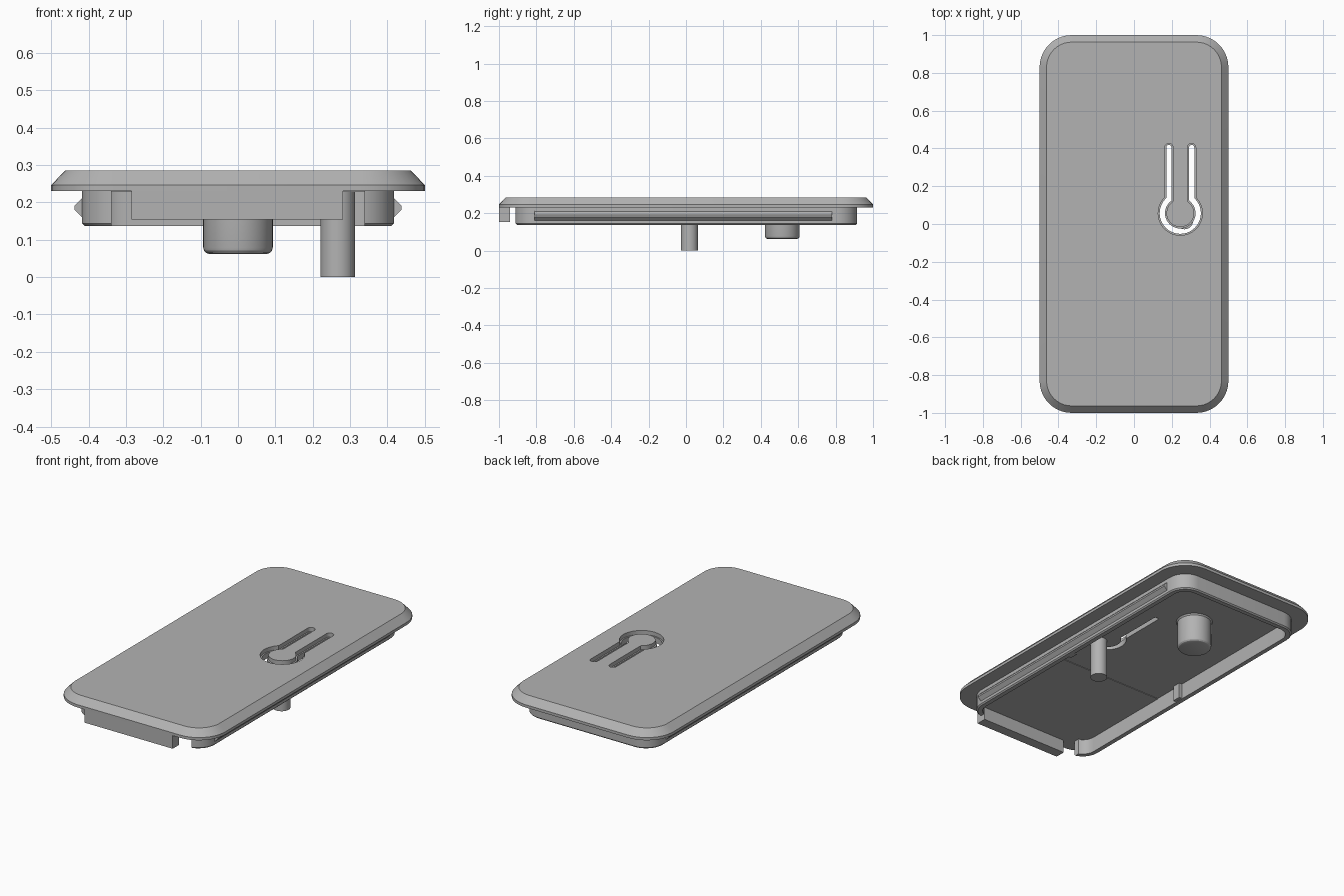
import bpy, bmesh, math
from mathutils import Vector

if "Cube" in bpy.data.objects:
    bpy.data.objects.remove(bpy.data.objects["Cube"], do_unlink=True)

GREY = (0.45, 0.45, 0.45, 1)
grey = bpy.data.materials.new("plain grey")
grey.use_nodes = True
grey.diffuse_color = GREY
grey.node_tree.nodes["Principled BSDF"].inputs["Base Color"].default_value = GREY


def finish(name, bm):
    bmesh.ops.recalc_face_normals(bm, faces=bm.faces)
    mesh = bpy.data.meshes.new(name)
    bm.to_mesh(mesh)
    bm.free()
    mesh.materials.append(grey)
    obj = bpy.data.objects.new(name, mesh)
    bpy.context.collection.objects.link(obj)
    return obj


def loft(name, rings, hollow=False):
    """Skin a stack of equal rings; cap both ends or join last to first."""
    bm = bmesh.new()
    loops = [[bm.verts.new(p) for p in ring] for ring in rings]
    n = len(loops[0])
    pairs = list(zip(loops, loops[1:]))
    if hollow:
        pairs.append((loops[-1], loops[0]))
    else:
        bm.faces.new(loops[0])
        bm.faces.new(loops[-1])
    for a, b in pairs:
        for i in range(n):
            j = (i + 1) % n
            bm.faces.new((a[i], a[j], b[j], b[i]))
    return finish(name, bm)


def rounded(hx, hy, r, z, steps=10):
    pts = []
    for k, (sx, sy) in enumerate(((1, 1), (-1, 1), (-1, -1), (1, -1))):
        for i in range(steps + 1):
            a = math.pi / 2 * (k + i / steps)
            pts.append((sx * (hx - r) + r * math.cos(a), sy * (hy - r) + r * math.sin(a), z))
    return pts


def circle(c, r, z, n=48):
    return [(c[0] + r * math.cos(math.tau * i / n), c[1] + r * math.sin(math.tau * i / n), z)
            for i in range(n)]


def box(name, x0, x1, y0, y1, z0, z1):
    base = ((x0, y0), (x1, y0), (x1, y1), (x0, y1))
    return loft(name, [[(x, y, z) for x, y in base] for z in (z0, z1)])


def cut(obj, cutter):
    cutter.hide_render = True
    mod = obj.modifiers.new("cut", "BOOLEAN")
    mod.operation, mod.solver, mod.object = "DIFFERENCE", "EXACT", cutter
    bpy.context.view_layer.objects.active = obj
    bpy.ops.object.modifier_apply(modifier=mod.name)
    bpy.data.objects.remove(cutter, do_unlink=True)


def ribbon(name, path, w, z0, z1):
    """Prism of half width w along a flat path, with round ends."""
    left, right = [], []
    for i, p in enumerate(path):
        a = (p - path[max(i - 1, 0)]).normalized()
        b = (path[min(i + 1, len(path) - 1)] - p).normalized()
        t = (a + b).normalized()
        side = Vector((-t.y, t.x)) * w / max(t.dot(b if b.length else a), 0.5)
        left.append(p + side)
        right.append(p - side)

    def cap(c, start):
        return [c + (start - c) @ Vector((1, 0)) * Vector((1, 0)) * math.cos(math.pi * k / 8)
                + Vector((0, w * math.sin(math.pi * k / 8))) for k in range(1, 8)]

    outline = left + cap(path[-1], left[-1]) + right[::-1] + cap(path[0], right[0])
    return loft(name, [[(p.x, p.y, z) for p in outline] for z in (z0, z1)])


# Cover plate with chamfered edge
plate = loft("cover_plate", [rounded(0.5, 1, 0.17, 0.23), rounded(0.5, 1, 0.17, 0.246),
                             rounded(0.463, 0.963, 0.133, 0.285)])

# Keyhole slot around the flexible push button
centre, radius, half = Vector((0.245, 0.057)), 0.095, 0.06
start = math.pi - math.acos(half / radius)
sweep = math.tau - 2 * (start - math.pi / 2)
path = [Vector((centre.x - half, 0.405))]
for i in range(33):
    a = start + sweep * i / 32
    path.append(centre + radius * Vector((math.cos(a), math.sin(a))))
path.append(Vector((centre.x + half, 0.405)))
cut(plate, ribbon("slot_cutter", path, 0.014, 0.1, 0.4))
cut(plate, ribbon("slot_step_cutter", path, 0.022, 0.262, 0.4))

# Rim wall under the plate, open at the front
rim = loft("rim_wall", [rounded(0.418, 0.915, 0.11, 0.233), rounded(0.418, 0.915, 0.11, 0.144),
                        rounded(0.411, 0.908, 0.103, 0.137), rounded(0.385, 0.882, 0.077, 0.137),
                        rounded(0.385, 0.882, 0.077, 0.233)], hollow=True)
cut(rim, box("gap_cutter", -0.338, 0.338, -1.1, -0.8, 0.1, 0.3))

# Snap ridges and small inner ribs on both long sides
for side, sx in (("left", 1), ("right", -1)):
    profile = ((0.41, 0.152), (0.418, 0.16), (0.438, 0.18), (0.438, 0.19), (0.418, 0.21), (0.41, 0.218))
    loft(side + "_snap_ridge", [[(sx * x, y, z) for x, z in profile] for y in (-0.81, 0.78)])
    box(side + "_inner_rib", *sorted((sx * 0.366, sx * 0.4)), -0.1, -0.05, 0.14, 0.232)

# Front lip and thin floor pad
box("front_lip", -0.285, 0.281, -1, -0.94, 0.154, 0.24)
box("floor_pad", -0.386, 0.386, -0.87, -0.256, 0.227, 0.232)

# Button post and round boss
post = (0.267, 0.018)
loft("button_post", [circle(post, 0.046, z) for z in (0, 0.24)])
boss = (0, 0.515)
loft("round_boss", [circle(boss, r, z) for r, z in (
    (0.078, 0.062), (0.086, 0.065), (0.091, 0.071), (0.093, 0.079), (0.093, 0.222), (0.101, 0.232))])

# Smooth curved walls, keep sharp edges
for obj in bpy.context.collection.objects:
    if obj.type == "MESH":
        bpy.ops.object.select_all(action="DESELECT")
        obj.select_set(True)
        bpy.context.view_layer.objects.active = obj
        bpy.ops.object.shade_smooth_by_angle(angle=math.radians(25))
